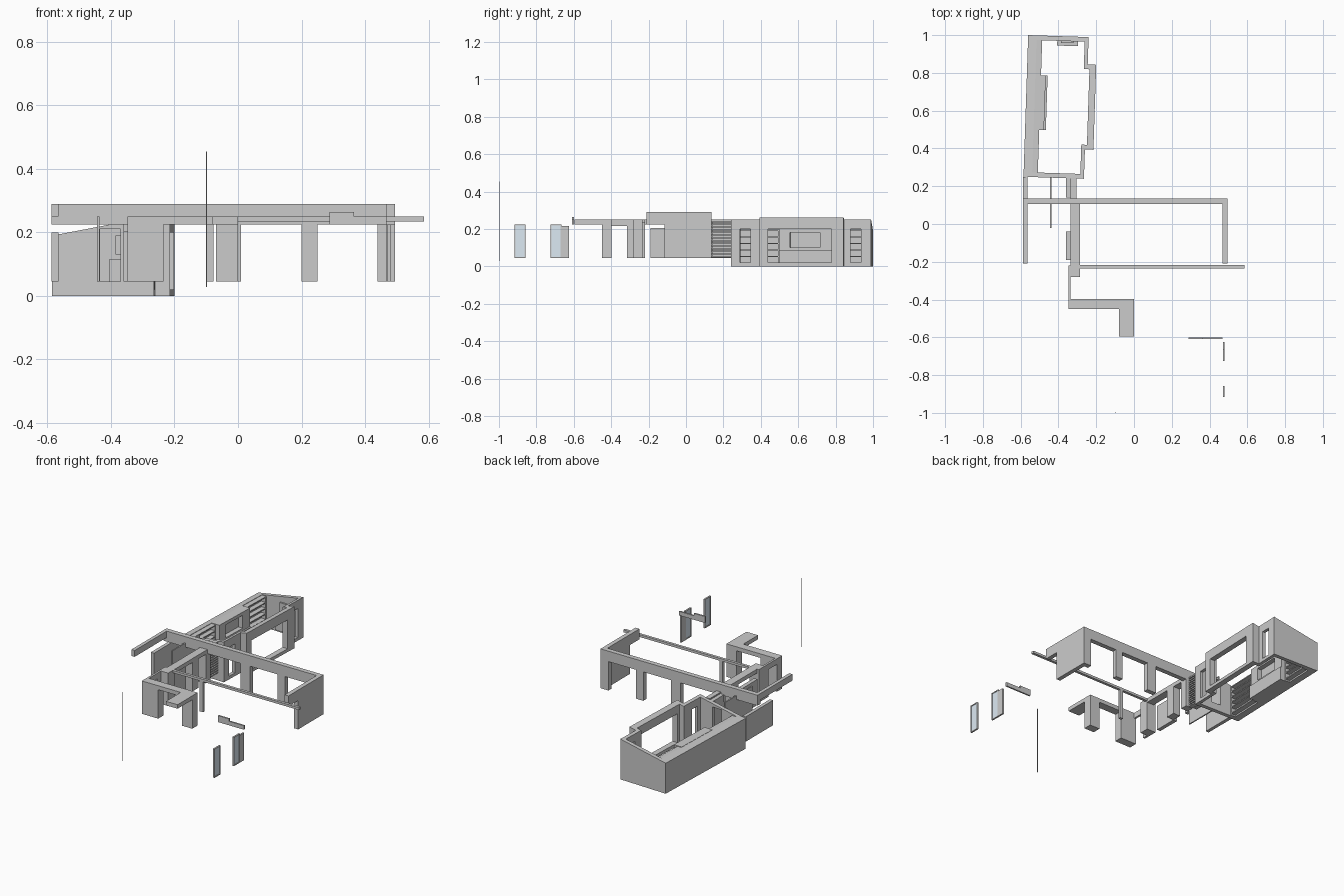
import bpy


def slope(u):
    # lean-to roof line of the rear room
    return 0.19 + 0.192 * (u + 0.585)


def part(name, boxes, room=False, color=None):
    """One object from boxes (x0,x1,y0,y1,z0,z1); z1=None follows the sloped roof line."""
    verts, faces = [], []
    for x0, x1, y0, y1, z0, z1 in boxes:
        n = len(verts)
        for top in (0, 1):
            for x, y in ((x0, y0), (x1, y0), (x1, y1), (x0, y1)):
                z = (slope(x) if z1 is None else z1) if top else z0
                if room:  # rear room is turned slightly off square
                    x, y = x + 0.033 * (y - 0.25), y - 0.033 * (x + 0.585)
                verts.append((x, y, z))
        faces += [tuple(n + i for i in f) for f in
                  ((3, 2, 1, 0), (4, 5, 6, 7), (0, 1, 5, 4),
                   (1, 2, 6, 5), (2, 3, 7, 6), (3, 0, 4, 7))]
    me = bpy.data.meshes.new(name)
    me.from_pydata(verts, [], faces)
    ob = bpy.data.objects.new(name, me)
    bpy.context.collection.objects.link(ob)
    if color:
        mat = bpy.data.materials.new(name + "_mat")
        mat.diffuse_color = color
        me.materials.append(mat)
    return ob


def wall_y(x0, x1, y0, y1, hole):
    """Wall running along y with one opening (y0,y1,z0,z1) and a sloped top."""
    a, b, c, d = hole
    return [(x0, x1, y0, a, 0, None), (x0, x1, b, y1, 0, None),
            (x0, x1, a, b, 0, c), (x0, x1, a, b, d, None)]


# Rear room shell
part("rear_room_left_wall", [(-0.585, -0.54, 0.25, 1.0, 0, None)], True)
part("rear_room_back_wall", [(-0.54, -0.265, 0.975, 1.0, 0, None)], True)
part("rear_room_front_wall", [(-0.54, -0.435, 0.25, 0.275, 0, None),
                              (-0.37, -0.265, 0.25, 0.275, 0, None),
                              (-0.435, -0.37, 0.25, 0.275, 0, 0.045),
                              (-0.435, -0.37, 0.25, 0.275, 0.21, None)], True)
part("rear_room_right_wall_near",
     wall_y(-0.285, -0.265, 0.275, 0.43, (0.30, 0.355, 0.02, 0.2)), True)
part("rear_room_right_wall_far",
     wall_y(-0.285, -0.265, 0.83, 0.975, (0.89, 0.945, 0.02, 0.2)), True)

# Bay window
part("bay_wall", wall_y(-0.255, -0.22, 0.405, 0.855, (0.45, 0.79, 0.02, 0.2)), True)
part("bay_returns", [(-0.285, -0.255, 0.405, 0.43, 0, None),
                     (-0.285, -0.255, 0.83, 0.855, 0, None)], True)

# Chimney breast, hearth bench and shelves along the left wall
part("chimney_breast", [(-0.54, -0.485, 0.50, 0.56, 0, 0.2),
                        (-0.54, -0.485, 0.72, 0.79, 0, 0.2),
                        (-0.54, -0.485, 0.56, 0.72, 0, 0.1),
                        (-0.54, -0.485, 0.56, 0.72, 0.18, 0.2),
                        (-0.54, -0.515, 0.56, 0.72, 0.1, 0.18)], True)
part("hearth_bench", [(-0.485, -0.475, 0.50, 0.79, 0, 0.085)], True)
for side, v0, v1 in (("near", 0.275, 0.50), ("far", 0.79, 0.975)):
    boxes = [(-0.54, -0.51, v0, v1, z, z + 0.006)
             for z in (0.01, 0.05, 0.085, 0.12, 0.155, 0.19)]
    boxes += [(-0.54, -0.51, v, v + 0.006, 0, 0.196) for v in (v0, v1 - 0.006)]
    part(side + "_bookshelf", boxes, True)

# Cabinet and picture on the rear room's back wall
part("back_cabinet", [(-0.43, -0.32, 0.95, 0.975, 0.02, 0.115)], True)
part("back_picture", [(-0.41, -0.345, 0.965, 0.975, 0.13, 0.19)], True)

# Main room: upper beams, posts and walls
part("main_back_beam", [(-0.587, 0.495, 0.105, 0.135, 0.225, 0.29)])
part("main_left_beam", [(-0.587, -0.565, -0.21, 0.105, 0.25, 0.29)])
part("main_right_wall", [(0.468, 0.495, -0.21, 0.105, 0.225, 0.29),
                         (0.468, 0.495, -0.115, 0.105, 0.045, 0.225)])
for i, (x0, x1) in enumerate(((-0.055, 0.01), (0.2, 0.25), (0.44, 0.495))):
    part(f"back_post_{i}", [(x0, x1, 0.105, 0.135, 0.045, 0.225)])

# Left passage walls
part("passage_left_wall", [(-0.587, -0.565, -0.02, 0.25, 0.045, 0.2)])
part("passage_partition", [(-0.444, -0.436, -0.02, 0.25, 0.045, 0.25)])
part("inner_wall", [(-0.335, -0.285, -0.28, 0.135, 0.225, 0.25),
                    (-0.335, -0.285, -0.28, -0.22, 0.045, 0.225),
                    (-0.335, -0.285, -0.04, 0.02, 0.045, 0.225),
                    (-0.335, -0.285, 0.09, 0.135, 0.045, 0.225)])
part("cupboards", [(-0.36, -0.335, -0.19, -0.04, 0.045, 0.205),
                   (-0.36, -0.335, 0.14, 0.245, 0.045, 0.235)])

# Slatted screen between main room and rear room
part("slatted_screen", [(-0.335, -0.305, 0.135, 0.245, 0.047 + i * 0.0145, 0.055 + i * 0.0145)
                        for i in range(14)])

# Slim front beam with its post
part("front_beam", [(-0.29, 0.585, -0.235, -0.218, 0.235, 0.25)])
part("front_beam_post", [(-0.1, -0.077, -0.235, -0.218, 0.045, 0.235)])

# L-shaped porch frame
part("porch_header", [(-0.348, 0.0, -0.45, -0.398, 0.225, 0.25),
                      (-0.08, 0.0, -0.595, -0.45, 0.225, 0.25),
                      (-0.348, -0.335, -0.398, -0.22, 0.215, 0.25)])
part("porch_posts", [(-0.348, -0.235, -0.45, -0.398, 0.045, 0.225),
                     (-0.07, 0.0, -0.45, -0.398, 0.045, 0.225)])
part("porch_side_post", [(-0.348, -0.335, -0.316, -0.22, 0.045, 0.215)])

# Free-standing front pieces: glazed leaves, stepped lintel, pole
for i, y in enumerate((-0.917, -0.725)):
    part(f"window_frame_{i}", [(0.47, 0.48, y, y + 0.006, 0.045, 0.225),
                               (0.47, 0.48, y + 0.054, y + 0.06, 0.045, 0.225),
                               (0.47, 0.48, y + 0.006, y + 0.054, 0.045, 0.051),
                               (0.47, 0.48, y + 0.006, y + 0.054, 0.219, 0.225)])
    part(f"window_glass_{i}", [(0.473, 0.477, y + 0.006, y + 0.054, 0.051, 0.219)],
         color=(0.72, 0.82, 0.9, 1))
part("window_side_panel", [(0.47, 0.48, -0.665, -0.625, 0.045, 0.215)])
part("stepped_lintel", [(0.288, 0.365, -0.61, -0.6, 0.225, 0.265),
                        (0.365, 0.468, -0.61, -0.6, 0.225, 0.25)])
part("thin_pole", [(-0.101, -0.097, -1.0, -0.996, 0.028, 0.455)])
